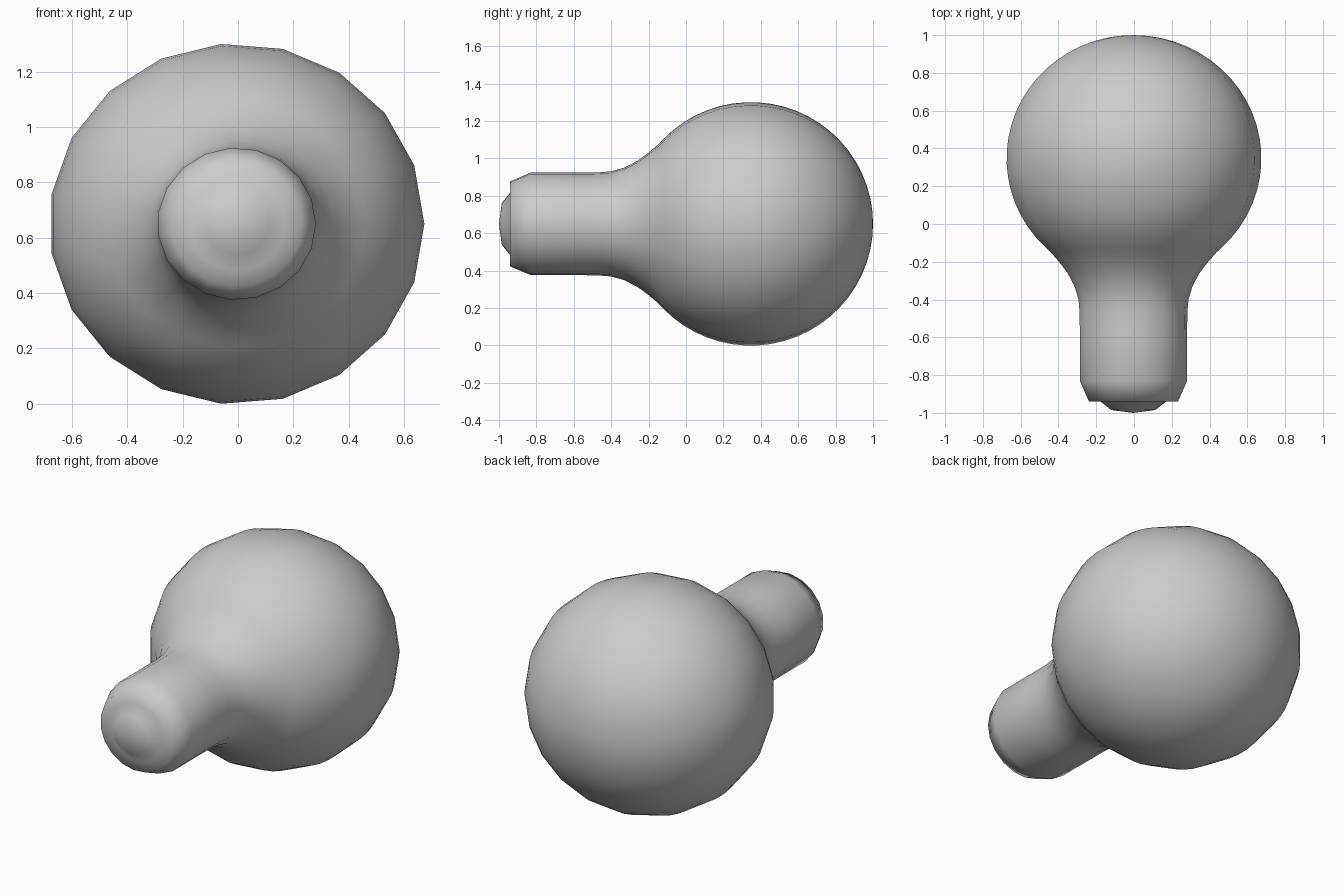
import bpy, bmesh
from math import sin, cos, pi, radians

if "Cube" in bpy.data.objects:
    bpy.data.objects.remove(bpy.data.objects["Cube"])

SIDES = 19
RX = 1.04            # slightly wider than tall
CX, CZ = -0.0047, 0.65

# profile as (y, radius): contact tip, base step, neck and flare
profile = [(-0.985, 0.112), (-0.94, 0.168), (-0.94, 0.228), (-0.83, 0.275),
           (-0.58, 0.275), (-0.47, 0.276), (-0.40, 0.282), (-0.33, 0.302),
           (-0.26, 0.338), (-0.20, 0.382), (-0.15, 0.425)]
# round globe
for i in range(22):
    a = radians(136 - 136 * i / 22)
    profile.append((0.347 + 0.653 * cos(a), 0.653 * sin(a)))


def revolve(name, pts, y_start, y_end):
    bm = bmesh.new()
    rings = [[bm.verts.new((CX + RX * r * cos(2 * pi * k / SIDES), y,
                            CZ + r * sin(2 * pi * k / SIDES)))
              for k in range(SIDES)] for y, r in pts]
    for a, b in zip(rings, rings[1:]):
        for k in range(SIDES):
            n = (k + 1) % SIDES
            bm.faces.new((a[k], a[n], b[n], b[k]))
    for ring, y in ((rings[0], y_start), (rings[-1], y_end)):
        pole = bm.verts.new((CX, y, CZ))
        for k in range(SIDES):
            bm.faces.new((ring[k], ring[(k + 1) % SIDES], pole))
    bmesh.ops.recalc_face_normals(bm, faces=bm.faces)
    for f in bm.faces:
        f.smooth = True
    mesh = bpy.data.meshes.new(name)
    bm.to_mesh(mesh)
    bm.free()
    obj = bpy.data.objects.new(name, mesh)
    bpy.context.collection.objects.link(obj)
    return obj


# whole bulb: globe, neck and tip in one smooth skin
revolve("light_bulb", profile, -1.0, 1.0)
